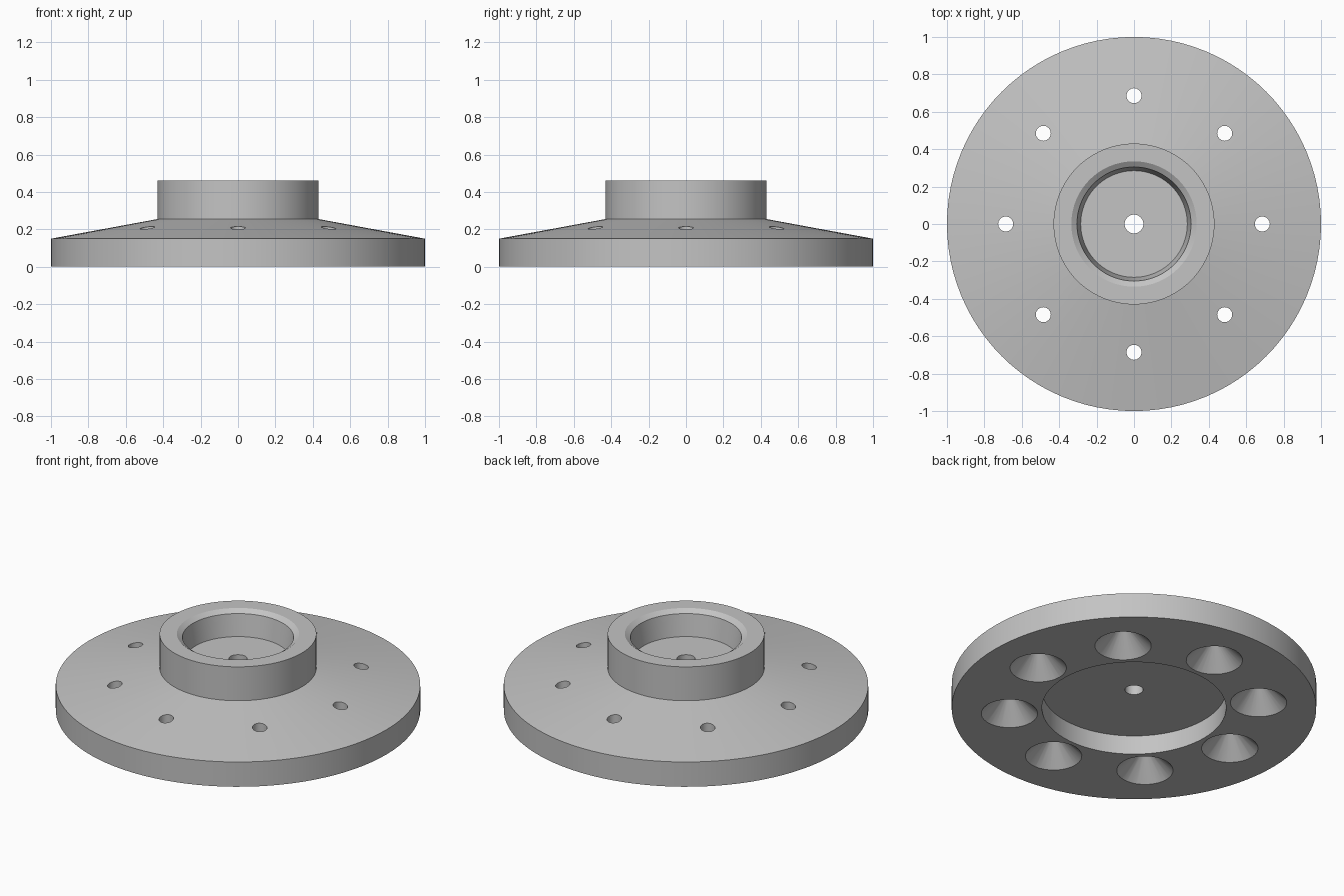
import bpy, bmesh, math
from mathutils import Vector

cube = bpy.data.objects.get("Cube")
if cube:
    bpy.data.objects.remove(cube, do_unlink=True)

grey = bpy.data.materials.new("plain_grey")
grey.use_nodes = True
colour = (0.55, 0.55, 0.55, 1)
grey.diffuse_color = colour
grey.node_tree.nodes["Principled BSDF"].inputs["Base Color"].default_value = colour


def lathe(bm, profile, centre, steps, closed):
    """Turn an (r, z) profile about a vertical axis through centre."""
    verts = [bm.verts.new(centre + Vector((r, 0, z))) for r, z in profile]
    edges = [bm.edges.new(pair) for pair in zip(verts, verts[1:])]
    if closed:
        edges.append(bm.edges.new((verts[-1], verts[0])))
    bmesh.ops.spin(bm, geom=verts + edges, cent=centre, axis=(0, 0, 1),
                   angle=math.tau, steps=steps)


def finish(bm, name):
    bmesh.ops.remove_doubles(bm, verts=bm.verts, dist=0.0001)
    bmesh.ops.recalc_face_normals(bm, faces=bm.faces)
    mesh = bpy.data.meshes.new(name)
    bm.to_mesh(mesh)
    bm.free()
    mesh.materials.append(grey)
    obj = bpy.data.objects.new(name, mesh)
    bpy.context.collection.objects.link(obj)
    return obj


# Flange: recessed underside, sloped top, hub with a chamfered tapered bore
hole, recess, hub = 0.05, 0.505, 0.43
ceiling, floor, top = 0.115, 0.31, 0.46
bm = bmesh.new()
lathe(bm, [(hole, ceiling), (recess, ceiling), (recess, 0), (1, 0), (1, 0.15),
           (hub, 0.255), (hub, top), (0.335, top), (0.305, 0.44),
           (0.285, floor), (hole, floor)], Vector(), 96, True)
flange = finish(bm, "flange")

# Ring of bolt holes, countersunk from below
bm = bmesh.new()
for i in range(8):
    a = i * math.tau / 8
    centre = Vector((math.cos(a), math.sin(a), 0)) * 0.686
    lathe(bm, [(0, -0.02), (0.175, -0.02), (0.04, 0.115), (0.04, 0.4), (0, 0.4)],
          centre, 32, False)
cutter = finish(bm, "bolt_hole_cutter")
cutter.hide_render = True

cut = flange.modifiers.new("bolt_holes", 'BOOLEAN')
cut.operation = 'DIFFERENCE'
cut.solver = 'EXACT'
cut.object = cutter

bpy.ops.object.select_all(action='DESELECT')
flange.select_set(True)
bpy.context.view_layer.objects.active = flange
bpy.ops.object.modifier_apply(modifier=cut.name)
bpy.data.objects.remove(cutter, do_unlink=True)
bpy.ops.object.shade_smooth_by_angle(angle=math.radians(25))
